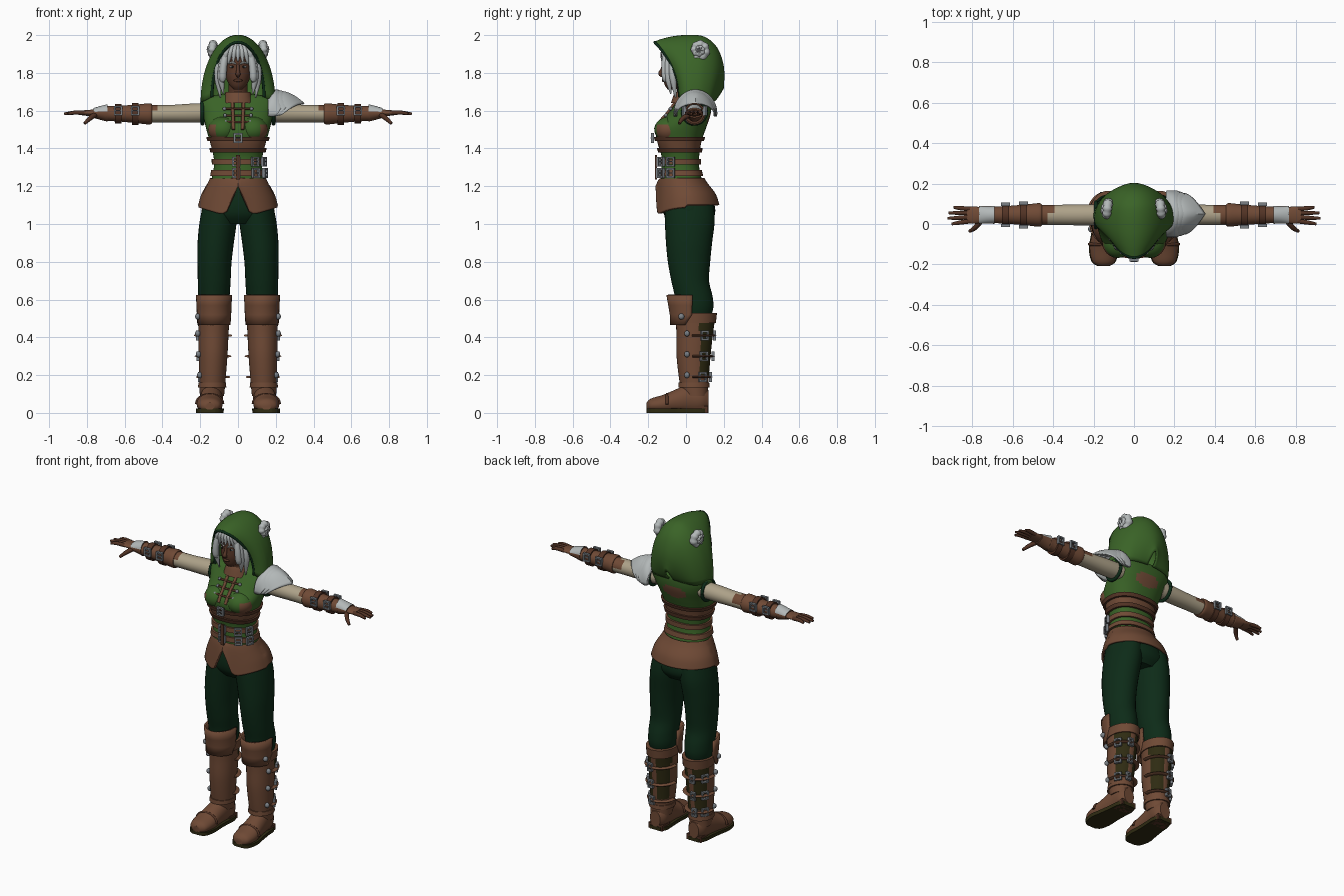
import bpy, bmesh, math
from math import sin, cos, pi
from mathutils import Vector, Matrix

if "Cube" in bpy.data.objects:
    bpy.data.objects.remove(bpy.data.objects["Cube"])

COLOURS = {
    "green_cloth": (.042, .125, .02), "dark_green_cloth": (.004, .024, .009),
    "leather": (.16, .068, .036), "dark_leather": (.085, .033, .018),
    "skin": (.1, .04, .022), "cream_linen": (.42, .36, .25),
    "silver": (.45, .48, .48), "metal": (.2, .22, .24),
    "olive": (.028, .024, .006), "black": (.01, .01, .01)}
MATS = {}
for key, rgb in COLOURS.items():
    m = MATS[key] = bpy.data.materials.new(key)
    m.use_nodes = True
    m.diffuse_color = (*rgb, 1)
    bsdf = m.node_tree.nodes["Principled BSDF"]
    bsdf.inputs["Base Color"].default_value = (*rgb, 1)
    bsdf.inputs["Roughness"].default_value = .8
MADE = []


def finish(name, bm, mats, mirror=False, thick=0, paint=None):
    bmesh.ops.recalc_face_normals(bm, faces=bm.faces)
    if paint:
        for f in bm.faces:
            f.material_index = int(paint(f.calc_center_median()))
    me = bpy.data.meshes.new(name)
    bm.to_mesh(me)
    bm.free()
    for key in mats.split():
        me.materials.append(MATS[key])
    ob = bpy.data.objects.new(name, me)
    bpy.context.collection.objects.link(ob)
    if thick:
        mod = ob.modifiers.new("thickness", "SOLIDIFY")
        mod.thickness, mod.offset = thick, 0
    if mirror:
        ob.modifiers.new("mirror", "MIRROR")
    MADE.append(ob)
    return ob


def smooth(rows, steps):
    """Catmull-Rom interpolation of tuples."""
    rows = [Vector(r) for r in rows]
    out = []
    for i in range(len(rows) - 1):
        a, b, c, d = rows[max(i - 1, 0)], rows[i], rows[i + 1], rows[min(i + 2, len(rows) - 1)]
        for s in range(steps):
            t = s / steps
            out.append(b + .5 * t * (c - a + t * (2 * a - 5 * b + 4 * c - d + t * (3 * b - a - 3 * c + d))))
    return out + [rows[-1]]


def skin(name, rings, mats, loop=True, caps=True, **kw):
    bm = bmesh.new()
    vs = [[bm.verts.new(p) for p in r] for r in rings]
    n = len(rings[0])
    for a, b in zip(vs, vs[1:]):
        for j in range(n if loop else n - 1):
            k = (j + 1) % n
            bm.faces.new((a[j], a[k], b[k], b[j]))
    if loop and caps:
        bm.faces.new(vs[0])
        bm.faces.new(vs[-1])
    return finish(name, bm, mats, **kw)


def sq(v, p):
    return math.copysign(abs(v) ** p, v)


def loft(name, rows, mats, axis="Z", sides=32, steps=5, power=1, edit=None, **kw):
    """Rows are (position, centre, centre, radius, radius) along an axis."""
    rings = []
    for pos, c1, c2, r1, r2 in smooth(rows, steps):
        ring = []
        for j in range(sides):
            t = 2 * pi * j / sides
            a, b = c1 + r1 * sq(cos(t), power), c2 + r2 * sq(sin(t), power)
            p = Vector({"Z": (a, b, pos), "X": (pos, a, b), "Y": (a, pos, b)}[axis])
            ring.append(edit(p) if edit else p)
        rings.append(ring)
    return skin(name, rings, mats, **kw)


def sweep(name, pts, mats, flat=1, ref=(0, 1, 0), steps=4, sides=10, **kw):
    """Tube along (x, y, z, radius) points."""
    rows = smooth(pts, steps)
    rings = []
    for i, q in enumerate(rows):
        tan = (rows[min(i + 1, len(rows) - 1)] - rows[max(i - 1, 0)]).to_3d().normalized()
        side = tan.cross(Vector(ref)).normalized()
        up = side.cross(tan)
        rings.append([q.to_3d() + q[3] * (side * cos(t) + up * sin(t) * flat)
                      for t in (2 * pi * j / sides for j in range(sides))])
    return skin(name, rings, mats, **kw)


def ball(name, loc, size, mats, **kw):
    bm = bmesh.new()
    bmesh.ops.create_uvsphere(bm, u_segments=24, v_segments=16, radius=1,
                              matrix=Matrix.Translation(loc) @ Matrix.Diagonal((*size, 1)))
    return finish(name, bm, mats, **kw)


def boxes(name, parts, mats, frame=Matrix(), **kw):
    bm = bmesh.new()
    for loc, size in parts:
        bmesh.ops.create_cube(bm, matrix=frame @ Matrix.Translation(loc) @ Matrix.Diagonal((*size, 1)))
    return finish(name, bm, mats, **kw)


def buckle(name, loc, yaw, w=.036, h=.042, **kw):
    b = .009
    parts = [((s * w / 2, 0, 0), (b, .016, h)) for s in (-1, 1)]
    parts += [((0, 0, s * h / 2), (w + b, .016, b)) for s in (-1, 1)]
    parts.append(((0, -.004, 0), (w, .01, .006)))
    boxes(name, parts, "metal", Matrix.Translation(loc) @ Matrix.Rotation(yaw, 4, "Z"), **kw)


# Jerkin, with a leather band under the bust and a worn patch on the back
TORSO = [(1.19, 0, -.02, .15, .115), (1.3, 0, -.03, .128, .1), (1.36, 0, -.03, .13, .1),
         (1.44, 0, -.035, .15, .118), (1.51, 0, -.025, .17, .132), (1.58, 0, .015, .185, .115),
         (1.64, 0, .04, .2, .095), (1.67, 0, .045, .18, .08), (1.69, 0, .04, .07, .06)]
loft("jerkin", TORSO, "green_cloth leather", power=.85, steps=8, sides=48,
     paint=lambda c: 1.375 < c.z < 1.455 or (c.y > .08 and (c.x / .085) ** 2 + ((c.z - 1.56) / .04) ** 2 < 1))
ball("bust", (.08, -.088, 1.5), (.078, .08, .068), "green_cloth leather", mirror=True,
     paint=lambda c: c.z < 1.465 or (c.x > .12 and c.z < 1.53))


def torso_at(z, off=0):
    r = min(smooth(TORSO, 16), key=lambda q: abs(q[0] - z))
    return (z, r[1], r[2], r[3] + off, r[4] + off)


def on_torso(ang, z, off=.01):
    _, cx, cy, rx, ry = torso_at(z, off)
    return Vector((cx + rx * sq(cos(ang), .85), cy + ry * sq(sin(ang), .85), z))


# Belts and buckles
for name, z, half in (("upper_waist_belt", 1.33, .015), ("lower_waist_belt", 1.27, .015),
                      ("bust_belt", 1.45, .011), ("rib_belt", 1.39, .012)):
    loft(name, [torso_at(z + s * half, .012) for s in (-1, 1)], "leather dark_leather"[0 if half > .012 else 8:],
         power=.85, steps=1, sides=48)
for z in (1.27, 1.33):
    for k, deg in enumerate((-92, -55, -22)):
        ang = math.radians(deg)
        buckle(f"waist_buckle_{k}", on_torso(ang, z, .02), ang + pi / 2)
buckle("bust_buckle", (0, -.178, 1.455), 0)
boxes("belt_tab", [((0, -.158, 1.3), (.022, .01, .13))], "dark_leather")

# Chest lacing
FRONT = -pi / 2
sweep("lacing_strips", [(*on_torso(FRONT + .1, z, .004), .009) for z in (1.5, 1.54, 1.58, 1.62, 1.66)],
      "leather", mirror=True)
for z in (1.54, 1.575, 1.61):
    sweep("lacing_bar", [(*on_torso(FRONT + a, z, .008), .006) for a in (-.3, 0, .3)],
          "dark_leather", ref=(0, 0, 1))
    ball("lacing_stud", on_torso(FRONT + .3, z, .008), (.01, .01, .01), "metal", mirror=True)
loft("collar", [(1.64, 0, .0, .085, .08), (1.68, 0, -.005, .07, .062), (1.7, 0, 0, .065, .058)], "leather")


# Flared leather skirt with a notch at the front
def skirt_hem(p):
    hem = 1.1 if p.y > 0 else 1.055 + .03 * max(0, abs(p.x) - .1) / .1
    if p.y < 0 and abs(p.x) < .06:
        hem = 1.2 - .135 * abs(p.x) / .06
    p.z = 1.24 - (1.24 - p.z) * (1.24 - hem) / .2
    return p


loft("skirt", [(1.24, 0, -.02, .143, .112), (1.2, 0, -.015, .158, .125), (1.12, 0, .002, .188, .15),
               (1.04, 0, .008, .205, .163)], "leather", edit=skirt_hem, sides=64, caps=False, thick=.012)

# Trousers
loft("hips", [(1.22, 0, -.01, .13, .1), (1.12, 0, .01, .18, .135), (1.05, 0, .018, .19, .135),
              (1.0, 0, .02, .14, .1)], "dark_green_cloth")
loft("trouser_legs", [(1.12, .09, .015, .09, .13), (1.02, .104, .02, .098, .132), (.9, .118, .016, .096, .122),
                      (.8, .124, .016, .09, .112), (.7, .126, .022, .087, .1), (.62, .128, .04, .084, .1),
                      (.56, .128, .045, .082, .1), (.5, .128, .045, .07, .085)], "dark_green_cloth", mirror=True)

# Boots
BOOT = [(.09, .138, .05, .064, .066), (.15, .136, .043, .068, .075), (.3, .132, .04, .076, .09),
        (.42, .13, .046, .08, .097), (.5, .128, .05, .083, .104), (.53, .128, .052, .085, .106)]
loft("boot_shafts", BOOT, "leather olive", steps=8, mirror=True,
     paint=lambda c: c.y > .075 and .2 < c.z < .48 and abs(c.x - .13) > .012)
loft("boot_cuffs", [(.475, .128, .05, .088, .108), (.53, .128, .052, .091, .112)], "leather", steps=1, mirror=True)
loft("ankle_bands", [(.135, .137, .042, .075, .083), (.16, .136, .042, .073, .081)], "leather", steps=1, mirror=True)
for z, rx, ry in ((.19, .074, .082), (.3, .081, .095), (.41, .085, .102)):
    arc = [(.132 + rx * cos(a), .043 + ry * sin(a), z, .017) for a in (-.1 + .36 * i for i in range(10))]
    sweep("boot_straps", arc, "leather", flat=.35, ref=(0, 0, 1), mirror=True, sides=8)
    buckle("outer_boot_buckles", (.132 + rx * .85, .043 + ry * .55, z), pi / 2 + .5, mirror=True)
    buckle("back_boot_buckles", (.15, .048 + ry, z), pi, w=.025, mirror=True)
    ball("boot_studs", (.13 + rx * .98, .005, z + .01), (.014, .014, .016), "metal", mirror=True)
flap = []
for z, rx, ry in ((.465, .084, .098), (.52, .085, .1), (.57, .087, .108), (.625, .09, .118)):
    reach = .12 if z > .5 else -.25
    flap.append([(.127 + rx * cos(a), .02 + ry * sin(a), z) for a in
                 (-pi - reach + (pi + 2 * reach) * i / 20 for i in range(21))])
skin("knee_flaps", flap, "leather", loop=False, thick=.012, mirror=True)
ball("knee_studs", (.213, -.025, .51), (.014, .016, .016), "metal", mirror=True)

# Feet
FOOT = [(-.208, .15, .035, .025, .02), (-.185, .15, .04, .056, .036), (-.12, .15, .046, .069, .05),
        (-.05, .146, .06, .062, .066), (.02, .14, .075, .058, .08), (.08, .136, .075, .056, .075),
        (.118, .136, .07, .036, .05)]


def above_sole(p):
    p.z = max(p.z, .018)
    return p


def into_sole(p):
    p.z = .022 if p.z > .05 else 0
    return p


loft("shoes", FOOT, "leather", axis="Y", edit=above_sole, mirror=True)
loft("soles", [(r[0], r[1], .05, r[3] + .004, .05) for r in FOOT], "olive", axis="Y", edit=into_sole, mirror=True)
boxes("heels", [((.136, .078, .018), (.1, .075, .036))], "dark_leather", mirror=True)
sweep("toe_bands", [(.15 + .07 * cos(a), -.1, .046 + .052 * sin(a), .008) for a in
                    (pi * i / 8 for i in range(9))], "dark_leather", mirror=True)

# Arms, bracers and hands
loft("sleeves", [(.15, .045, 1.59, .052, .05), (.25, .045, 1.587, .052, .05), (.36, .045, 1.584, .05, .046),
                 (.48, .045, 1.583, .049, .046)], "cream_linen leather", axis="X", steps=8, mirror=True,
     paint=lambda c: c.x > .4 and c.y > .05 and c.z > 1.58 or c.x > .43 and c.z > 1.6)
sweep("armhole_trims", [(.188, .045 + .062 * cos(a), 1.592 + .062 * sin(a), .01) for a in
                        (2 * pi * i / 20 for i in range(21))], "dark_green_cloth", ref=(1, 0, 0), mirror=True, steps=1)
loft("bracers", [(.455, .045, 1.583, .052, .05), (.47, .045, 1.583, .058, .056), (.53, .045, 1.583, .052, .05),
                 (.61, .045, 1.584, .045, .043), (.68, .045, 1.585, .041, .04), (.7, .045, 1.586, .044, .042)],
     "leather", axis="X", mirror=True)
for x, r in ((.545, .058), (.635, .052)):
    loft("bracer_straps", [(x - .017, .045, 1.583, r, r), (x + .017, .045, 1.583, r, r)], "dark_leather",
         axis="X", steps=1, mirror=True)
    for s in (-1, 1):
        buckle("bracer_buckles", (x, .045 + s * r, 1.6), 0, mirror=True)
loft("gauntlet_cuffs", [(.69, .045, 1.588, .044, .046), (.73, .045, 1.588, .043, .036), (.765, .045, 1.588, .044, .026)],
     "leather silver", axis="X", mirror=True, paint=lambda c: c.z > 1.596)
loft("palms", [(.74, .045, 1.588, .034, .02), (.78, .044, 1.588, .042, .017), (.825, .044, 1.588, .042, .013)],
     "leather", axis="X", mirror=True)
for y0, y1, tip in ((.014, .0, .9), (.034, .028, .92), (.054, .055, .915), (.074, .083, .89)):
    sweep("fingers", [(.81, y0, 1.588, .012), (.86, (y0 + y1) / 2, 1.59, .011), (tip, y1, 1.583, .007)],
          "dark_leather", mirror=True)
sweep("thumbs", [(.755, .018, 1.58, .015), (.785, -.018, 1.558, .012), (.812, -.036, 1.532, .008)],
      "dark_leather", mirror=True)

# Layered shoulder guard on the left side only
for k in range(3):
    grid = []
    for x, rz in smooth([(.16, .085), (.2, .108), (.25, .112), (.3, .09), (.35, .052)], 3):
        v = (x - .16) * (1 - .2 * k)
        grid.append([(.16 + v * (1 - .62 * abs(a) / 1.7), .05 + (.1 + .006 * k) * sin(a),
                      1.585 + (rz + .005 * k) * cos(a)) for a in (-1.7 + .17 * i for i in range(21))])
    skin(f"shoulder_guard_{k}", grid, "silver", loop=False, thick=.008)

# Head and face
loft("neck", [(1.6, 0, .02, .055, .05), (1.78, 0, -.01, .048, .05)], "skin")
loft("head", [(1.712, 0, -.078, .022, .018), (1.735, 0, -.068, .045, .044), (1.78, 0, -.05, .066, .073),
              (1.83, 0, -.038, .075, .084), (1.89, 0, -.03, .079, .09), (1.94, 0, -.02, .055, .065),
              (1.96, 0, -.015, .01, .01)], "skin")
sweep("nose", [(0, -.116, 1.848, .007), (0, -.128, 1.815, .009), (0, -.134, 1.796, .013), (0, -.12, 1.783, .009)],
      "skin", ref=(1, 0, 0))
ball("lips", (0, -.119, 1.76), (.023, .009, .008), "dark_leather")
ball("eyes", (.03, -.11, 1.832), (.015, .008, .006), "silver", mirror=True)
ball("irises", (.03, -.116, 1.832), (.006, .004, .006), "black", mirror=True)
sweep("eyebrows", [(.012, -.122, 1.848, .004), (.032, -.116, 1.855, .005), (.052, -.103, 1.849, .003)],
      "silver", mirror=True)
ball("hair_cap", (0, .0, 1.865), (.1, .1, .09), "silver")
for i in range(7):
    x = -.066 + .022 * i
    sweep("fringe_lock", [(x * .5, -.085, 1.945, .014), (x * .9, -.118, 1.915, .016),
                          (x * 1.15, -.128 + abs(x) * .35, 1.862 - abs(x) * .3, .004)], "silver")
for x, y, low in ((.082, -.085, 1.69), (.098, -.06, 1.67), (.075, -.1, 1.76)):
    sweep("side_locks", [(x * .75, y, 1.93, .016), (x, y - .012, 1.85, .019), (x * 1.08, y - .008, 1.77, .019),
                         (x * .95, y + .005, low, .004)], "silver", mirror=True)

# Hood: arches swept from the face opening to the back
HOOD = [(-.165, -.035, .138, 1.962, 1.672), (-.11, -.02, .172, 1.98, 1.655), (-.04, .005, .19, 1.993, 1.648),
        (.05, .04, .192, 1.996, 1.645), (.11, .08, .18, 1.98, 1.642), (.165, .12, .145, 1.925, 1.642),
        (.196, .135, .09, 1.83, 1.645), (.196, .142, .02, 1.72, 1.65)]
hood = []
for yt, yb, w, zt, zb in smooth(HOOD, 4):
    bend = 2.2 if yt < 0 else .7
    hood.append([(w * cos(t), yb + (yt - yb) * max(sin(t), 0) ** bend, zb + (zt - zb) * sin(t))
                 for t in (pi * i / 32 for i in range(33))])
skin("hood", hood, "green_cloth", loop=False, thick=.01)
sweep("hood_trim", [(*p, .008) for p in hood[0]], "dark_green_cloth", steps=1)

# Curled ribbed horns
coil = []
for i in range(73):
    t = i / 72
    a, r = -2.2 + t * 4 * pi, .036 * (1 - t) + .003
    coil.append((.122 + .034 * t, .07 + r * cos(a), 1.922 + r * sin(a), (.026 - .015 * t) * (1 + .12 * sin(i * 1.3))))
sweep("horns", coil, "silver", ref=(1, 0, 0), steps=1, sides=12, mirror=True)

# Smooth shading with sharp edges kept
bpy.ops.object.select_all(action="DESELECT")
for ob in MADE:
    ob.select_set(True)
bpy.context.view_layer.objects.active = MADE[0]
bpy.ops.object.shade_smooth_by_angle(angle=math.radians(40))
